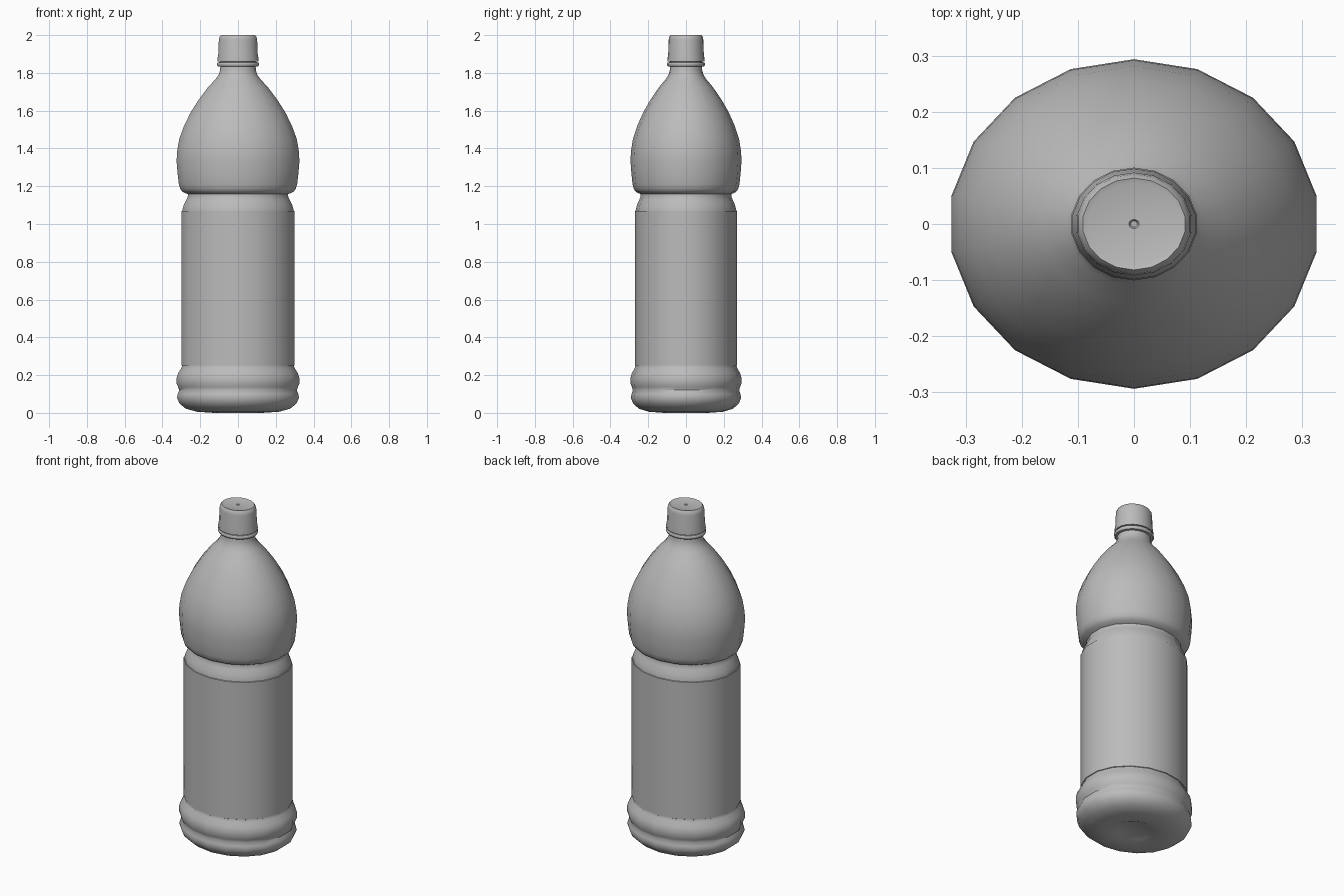
import bpy
import bmesh
from math import sin, cos, pi, radians

old = bpy.data.objects.get("Cube")
if old:
    bpy.data.objects.remove(old)

SIDES = 18
DEPTH = 0.89   # the bottle is slightly flattened front to back


def make_material(name, rgb):
    mat = bpy.data.materials.new(name)
    mat.use_nodes = True
    colour = (*rgb, 1)
    mat.diffuse_color = colour
    mat.node_tree.nodes["Principled BSDF"].inputs["Base Color"].default_value = colour
    return mat


grey = make_material("plain grey", (0.5, 0.5, 0.5))


def lathe(name, profile, angle=40):
    """Spin (radius, z) points into an oval part; radius 0 closes an end."""
    bm = bmesh.new()
    rings = []
    for r, z in profile:
        if r == 0:
            rings.append([bm.verts.new((0, 0, z))] * SIDES)
        else:
            turns = [2 * pi * i / SIDES for i in range(SIDES)]
            rings.append([bm.verts.new((-r * sin(t), r * DEPTH * cos(t), z)) for t in turns])
    for low, high in zip(rings, rings[1:]):
        for i in range(SIDES):
            j = (i + 1) % SIDES
            corners = dict.fromkeys((low[i], low[j], high[j], high[i]))
            bm.faces.new(list(corners))
    bmesh.ops.recalc_face_normals(bm, faces=bm.faces)
    mesh = bpy.data.meshes.new(name)
    bm.to_mesh(mesh)
    bm.free()
    mesh.materials.append(grey)
    obj = bpy.data.objects.new(name, mesh)
    bpy.context.collection.objects.link(obj)
    bpy.ops.object.select_all(action='DESELECT')
    obj.select_set(True)
    bpy.context.view_layer.objects.active = obj
    bpy.ops.object.shade_smooth_by_angle(angle=radians(angle))
    return obj


# Bottle: base, foot ridges, straight wall, waist groove, shoulder, neck
lathe("bottle_body", [
    (0, 0.015), (0.1, 0.012), (0.13, 0), (0.22, 0.006), (0.28, 0.022),
    (0.315, 0.05), (0.328, 0.08), (0.324, 0.1), (0.316, 0.12), (0.322, 0.137),
    (0.33, 0.155), (0.33, 0.185), (0.322, 0.21), (0.306, 0.235), (0.3, 0.25),
    (0.3, 1.07), (0.292, 1.1), (0.277, 1.13), (0.27, 1.145), (0.27, 1.158),
    (0.298, 1.17), (0.31, 1.185), (0.318, 1.21), (0.325, 1.27), (0.33, 1.33),
    (0.328, 1.38), (0.316, 1.45), (0.29, 1.52), (0.255, 1.59), (0.21, 1.66),
    (0.16, 1.725), (0.122, 1.765), (0.104, 1.79), (0.096, 1.815), (0.094, 1.86),
])

# Wrap-around label sleeve
lathe("label_sleeve", [(0.3, 0.25), (0.304, 0.252), (0.304, 1.068), (0.3, 1.07)])

# Ring under the cap
lathe("tamper_ring", [
    (0.09, 1.832), (0.108, 1.835), (0.113, 1.842), (0.113, 1.85), (0.108, 1.856), (0.09, 1.857),
])

# Cap with rounded rim and a small dimple in the middle
lathe("cap", [
    (0.09, 1.86), (0.111, 1.861), (0.111, 1.87), (0.106, 1.9), (0.103, 1.975),
    (0.1, 1.99), (0.092, 2), (0.082, 1.997), (0.009, 1.997), (0.006, 1.992), (0, 1.992),
])
